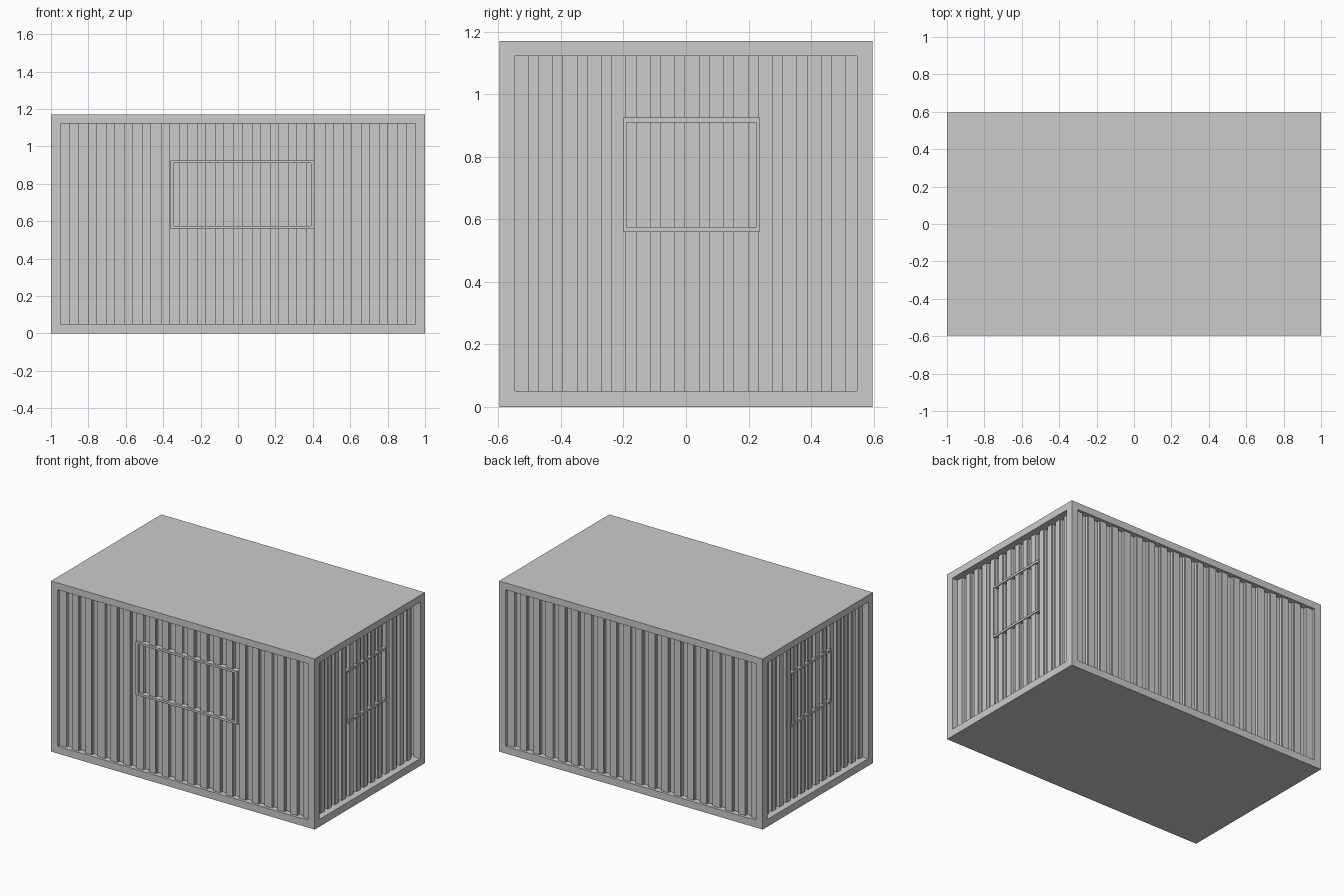
import bpy, bmesh
from mathutils import Matrix

if "Cube" in bpy.data.objects:
    bpy.data.objects.remove(bpy.data.objects["Cube"])

HX, HY, H = 1.0, 0.597, 1.17      # half length, half width, height
RAIL, Z0, Z1 = 0.05, 0.05, 1.123  # post width, panel bottom and top


def add_object(name, bm):
    bmesh.ops.recalc_face_normals(bm, faces=bm.faces)
    mesh = bpy.data.meshes.new(name)
    bm.to_mesh(mesh)
    bm.free()
    obj = bpy.data.objects.new(name, mesh)
    bpy.context.collection.objects.link(obj)
    return obj


def box(name, lo, hi):
    bm = bmesh.new()
    bmesh.ops.create_cube(bm, size=1)
    for v in bm.verts:
        v.co = [a + (b - a) * (c + 0.5) for a, b, c in zip(lo, hi, v.co)]
    return add_object(name, bm)


def prism(name, points, vector):
    """Extrude a closed outline along a vector."""
    bm = bmesh.new()
    face = bm.faces.new([bm.verts.new(p) for p in points])
    out = bmesh.ops.extrude_face_region(bm, geom=[face])["geom"]
    bmesh.ops.translate(bm, vec=vector,
                        verts=[g for g in out if isinstance(g, bmesh.types.BMVert)])
    return add_object(name, bm)


def wall(name, half, count, ridge, groove, matrix, hole=None):
    """Square-wave sheet; local x runs along the wall, local y points inward."""
    t = 0.004
    step = 2 * half / count
    outer, inner = [], []
    for i in range(count):
        odd = i % 2
        d = groove if odd else ridge
        s = t if odd else -t
        a, b = -half + i * step, -half + (i + 1) * step
        outer += [(a, d, Z0), (b, d, Z0)]
        inner += [(a + (s if i else 0), d + t, Z0),
                  (b - (s if i < count - 1 else 0), d + t, Z0)]
    sheet = prism(name, outer + inner[::-1], (0, 0, Z1 - Z0))
    if hole:
        x0, x1, z0, z1 = hole
        cutter = box(name + "_cutter", (x0, -0.2, z0), (x1, 0.3, z1))
        cutter.data.transform(matrix)
        cutter.hide_render = True
        cutter.hide_set(True)
        mod = None
    sheet.data.transform(matrix)
    if hole:
        mod = sheet.modifiers.new("window_opening", "BOOLEAN")
        mod.operation = "DIFFERENCE"
        mod.solver = "EXACT"
        mod.object = cutter
    return sheet


def window_frame(name, x0, x1, z0, z1, w, hz, d0, d1, matrix):
    """Rectangular ring made by bridging an outer and an inner loop."""
    bm = bmesh.new()
    rings = []
    for d in (d0, d1):
        for a, b in ((0, 0), (w, hz)):
            rings.append([bm.verts.new(p) for p in (
                (x0 + a, d, z0 + b), (x1 - a, d, z0 + b),
                (x1 - a, d, z1 - b), (x0 + a, d, z1 - b))])
    fo, fi, bo, bi = rings
    for p, q in ((fo, fi), (fi, bi), (bi, bo), (bo, fo)):
        for i in range(4):
            j = (i + 1) % 4
            bm.faces.new((p[i], p[j], q[j], q[i]))
    obj = add_object(name, bm)
    obj.data.transform(matrix)


# Floor, roof and corner posts
box("floor", (-HX, -HY, 0), (HX, HY, Z0))
box("roof", (-HX, -HY, Z1), (HX, HY, H))
for sx, xn in ((-1, "left"), (1, "right")):
    for sy, yn in ((-1, "front"), (1, "back")):
        xs = sorted((sx * HX, sx * (HX - RAIL)))
        ys = sorted((sy * HY, sy * (HY - RAIL)))
        box(f"{yn}_{xn}_post", (xs[0], ys[0], Z0), (xs[1], ys[1], Z1))

# Wall placements: local y = 0 lies on the outer face
front = Matrix.Translation((0, -HY, 0))
back = Matrix.Translation((0, HY, 0)) @ Matrix.Diagonal((1, -1, 1, 1))
right = Matrix(((0, -1, 0, HX), (1, 0, 0, 0), (0, 0, 1, 0), (0, 0, 0, 1)))
left = Matrix.Diagonal((-1, 1, 1, 1)) @ right

# Long walls
wall("front_wall", HX - RAIL, 39, 0.018, 0.04, front, (-0.35, 0.4, 0.567, 0.918))
wall("back_wall", HX - RAIL, 39, 0.018, 0.04, back)
window_frame("front_window_frame", -0.36, 0.41, 0.56, 0.925, 0.019, 0.015, 0.002, 0.06, front)

# End walls, both with a window
for side, m in (("right", right), ("left", left)):
    wall(side + "_wall", HY - RAIL, 28, 0.043, 0.065, m, (-0.195, 0.23, 0.567, 0.918))
    window_frame(side + "_window_frame", -0.2, 0.235, 0.56, 0.925, 0.01, 0.015, 0.037, 0.09, m)

# Make every wall mesh face outward after mirroring
for obj in bpy.context.collection.objects:
    bm = bmesh.new()
    bm.from_mesh(obj.data)
    bmesh.ops.recalc_face_normals(bm, faces=bm.faces)
    bm.to_mesh(obj.data)
    bm.free()
